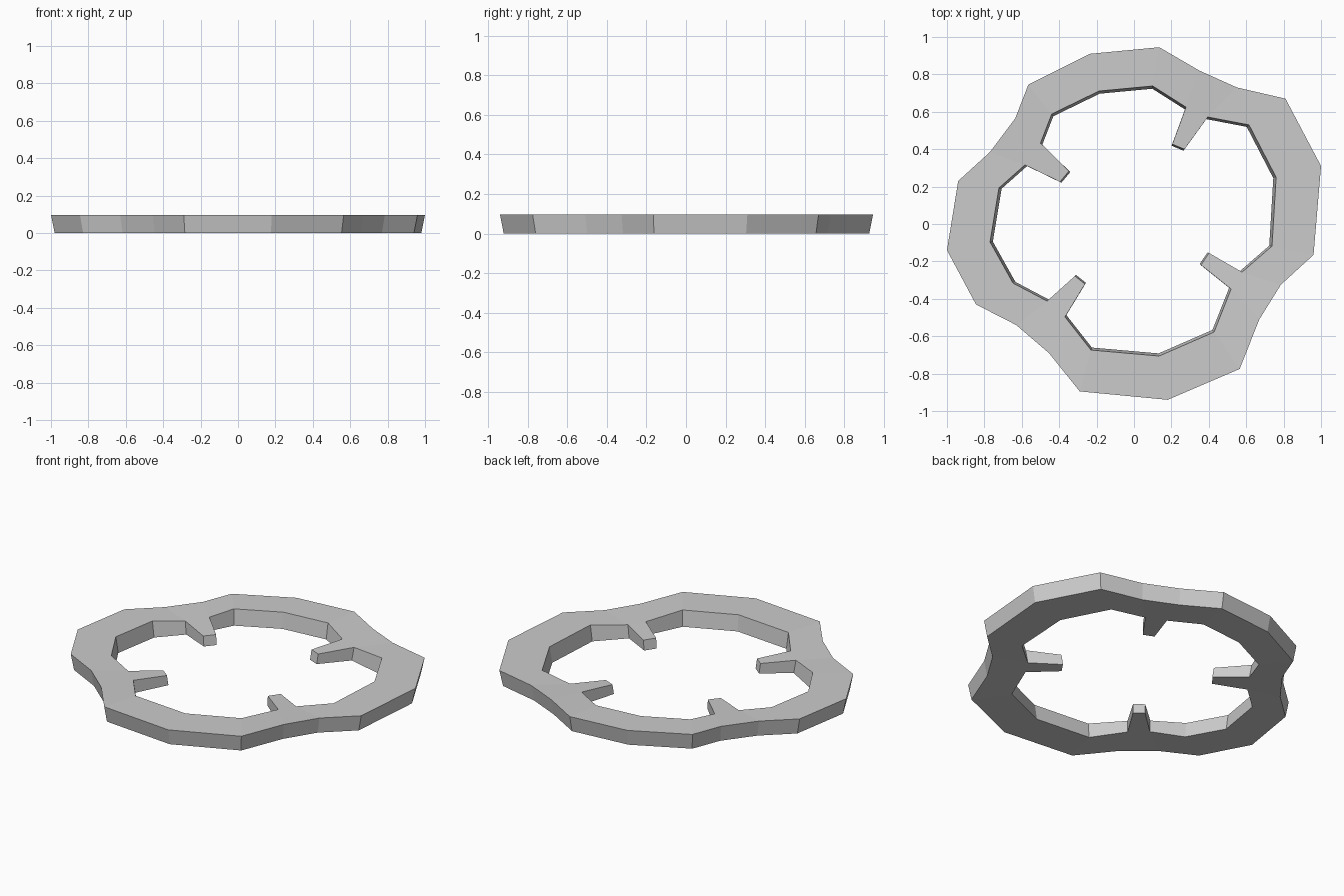
import bpy
import bmesh

if "Cube" in bpy.data.objects:
    bpy.data.objects.remove(bpy.data.objects["Cube"])

HEIGHT = 0.097
TAPER = 0.98  # underside is slightly smaller than the top

# Outer and inner outlines (seen from above, counter-clockwise)
outer = [(1.0, .31), (.81, .67), (.55, .73), (.35, .82), (.135, .945),
         (-.235, .91), (-.565, .745), (-.635, .565), (-.77, .385), (-.94, .23),
         (-1.0, -.14), (-.845, -.43), (-.63, -.54), (-.455, -.69), (-.29, -.895),
         (.18, -.94), (.565, -.775), (.67, -.51), (.785, -.325), (.96, -.165)]
inner = [(.76, .25), (.615, .53), (.395, .572), (.278, .625), (.10, .738),
         (-.187, .711), (-.44, .588), (-.50, .433), (-.583, .316), (-.722, .193),
         (-.77, -.096), (-.647, -.316), (-.465, -.412), (-.369, -.497), (-.23, -.674),
         (.134, -.706), (.428, -.578), (.519, -.348), (.578, -.257), (.738, -.118)]

# Prong tips, keyed by the inner point where each prong starts
tips = {2: [(.27, .40), (.205, .427)],
        7: [(-.348, .283), (-.396, .225)],
        12: [(-.316, -.278), (-.262, -.321)],
        17: [(.358, -.219), (.401, -.155)]}

bm = bmesh.new()


def pair(point, inset=0.0):
    """Top and bottom vertex above one outline point."""
    x, y = point
    return (bm.verts.new((x, y, HEIGHT - inset)),
            bm.verts.new((x * TAPER, y * TAPER, inset)))


def wall(a, b):
    bm.faces.new((a[0], b[0], b[1], a[1]))


def caps(a, b, c, d):
    """Matching top and bottom faces."""
    bm.faces.new((a[0], b[0], c[0], d[0]))
    bm.faces.new((d[1], c[1], b[1], a[1]))


# Ring, slightly thinner where a prong grows out of it
n = len(outer)
roots = set(tips) | {i + 1 for i in tips}
out = [pair(p) for p in outer]
inn = [pair(p, 0.009 if i in roots else 0.0) for i, p in enumerate(inner)]
for i in range(n):
    j = (i + 1) % n
    caps(out[i], out[j], inn[j], inn[i])
    wall(out[j], out[i])
    if i in tips:
        # Inward prong, thinning towards its tip
        t0, t1 = [pair(p, 0.018) for p in tips[i]]
        caps(inn[i], inn[j], t1, t0)
        wall(inn[i], t0)
        wall(t0, t1)
        wall(t1, inn[j])
    else:
        wall(inn[i], inn[j])

bmesh.ops.recalc_face_normals(bm, faces=bm.faces)
mesh = bpy.data.meshes.new("pronged_ring")
bm.to_mesh(mesh)
bm.free()
ring = bpy.data.objects.new("pronged_ring", mesh)
bpy.context.collection.objects.link(ring)
